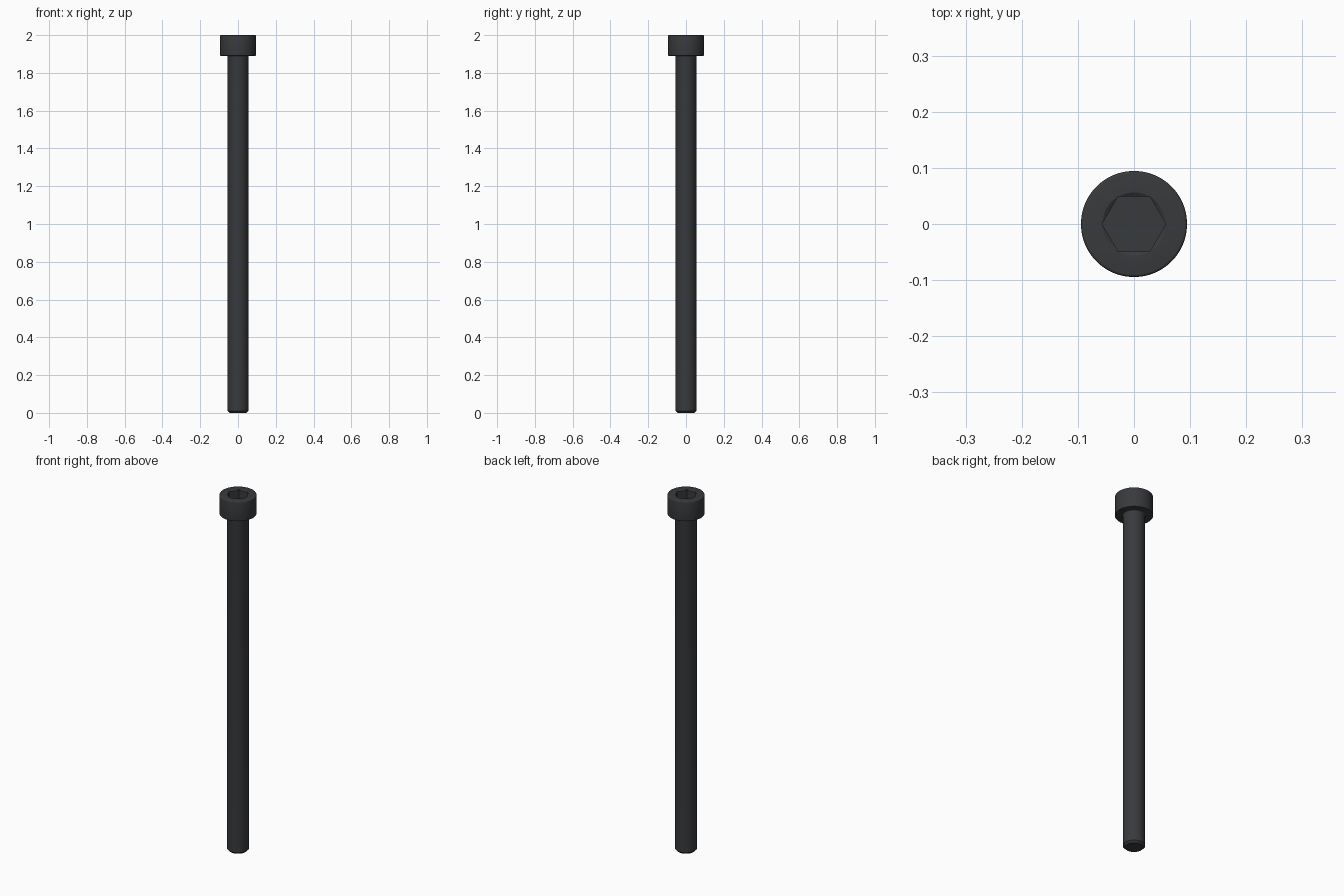
import bpy, bmesh, math

if "Cube" in bpy.data.objects:
    bpy.data.objects.remove(bpy.data.objects["Cube"])

SIDES = 96
HEAD_R, SHAFT_R, NECK_Z, TOP_Z = 0.0945, 0.0555, 1.89, 2.0
SOCKET_R, SOCKET_DEPTH = 0.0567, 0.056


def arc(cx, cz, r, a0, a1, n=4):
    return [(cx + r * math.cos(math.radians(a0 + (a1 - a0) * i / n)),
             cz + r * math.sin(math.radians(a0 + (a1 - a0) * i / n))) for i in range(n + 1)]


def revolve(name, profile, sides=SIDES, turn=0.0):
    """Closed solid from (radius, z) points running bottom to top."""
    bm = bmesh.new()
    rings = []
    for r, z in profile:
        rings.append([bm.verts.new((r * math.cos(turn + 2 * math.pi * i / sides),
                                    r * math.sin(turn + 2 * math.pi * i / sides), z))
                      for i in range(sides)])
    for a, b in zip(rings, rings[1:]):
        for i in range(sides):
            j = (i + 1) % sides
            bm.faces.new((a[i], a[j], b[j], b[i]))
    bm.faces.new(rings[0][::-1])
    bm.faces.new(rings[-1])
    mesh = bpy.data.meshes.new(name)
    bm.to_mesh(mesh)
    bm.free()
    obj = bpy.data.objects.new(name, mesh)
    bpy.context.collection.objects.link(obj)
    return obj


# Shaft with chamfered tip, neck fillet and rounded cylindrical head
f = 0.005
profile = [(SHAFT_R - 0.010, 0), (SHAFT_R, 0.010)]
profile += arc(SHAFT_R + f, NECK_Z - f, f, 180, 90)
profile += arc(HEAD_R - 0.003, NECK_Z + 0.003, 0.003, -90, 0)
profile += arc(HEAD_R - f, TOP_Z - f, f, 0, 90)
screw = revolve("cap_screw", profile)

# Hex socket and its conical lead-in
hexagon = revolve("socket_cutter", [(SOCKET_R, TOP_Z - SOCKET_DEPTH), (SOCKET_R, TOP_Z + 0.05)], 6)
lead_in = revolve("lead_in_cutter", [(0.036, TOP_Z - 0.012), (0.0562, TOP_Z), (0.0562, TOP_Z + 0.04)])
bpy.context.view_layer.objects.active = screw
screw.select_set(True)
for cutter in (hexagon, lead_in):
    cutter.hide_render = True
    mod = screw.modifiers.new("cut", 'BOOLEAN')
    mod.operation = 'DIFFERENCE'
    mod.solver = 'EXACT'
    mod.object = cutter
    bpy.ops.object.modifier_apply(modifier=mod.name)
    bpy.data.objects.remove(cutter)

bpy.ops.object.shade_smooth_by_angle(angle=math.radians(30))

# Black oxide finish
mat = bpy.data.materials.new("black_oxide")
mat.diffuse_color = (0.04, 0.042, 0.046, 1)
mat.use_nodes = True
mat.node_tree.nodes["Principled BSDF"].inputs["Base Color"].default_value = mat.diffuse_color
screw.data.materials.clear()
screw.data.materials.append(mat)
